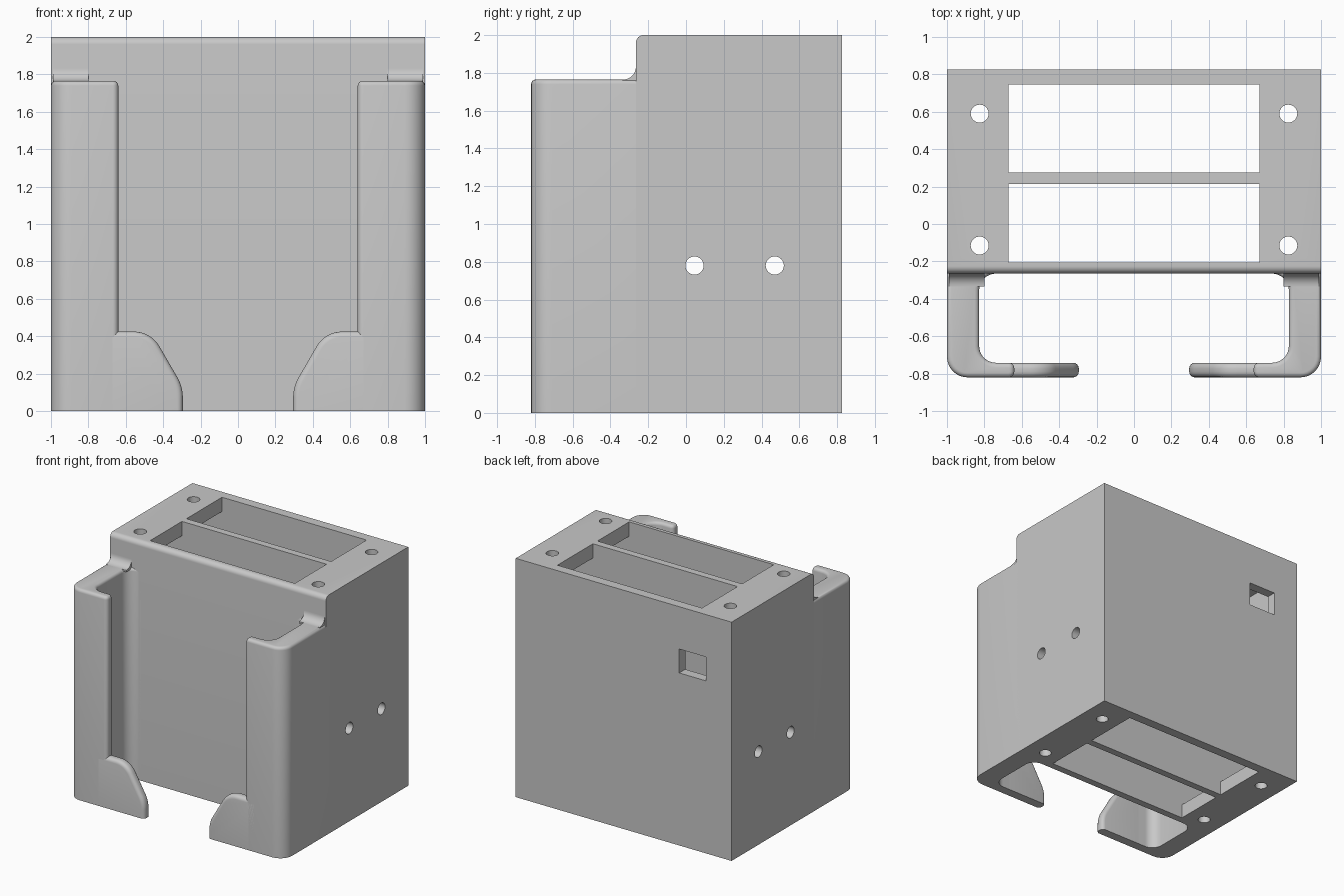
import bpy, bmesh, math
from mathutils import Vector

cube = bpy.data.objects.get("Cube")
if cube:
    bpy.data.objects.remove(cube, do_unlink=True)

GREY = bpy.data.materials.new("plain grey plastic")
GREY.use_nodes = True
GREY.diffuse_color = (0.58, 0.58, 0.58, 1)
GREY.node_tree.nodes["Principled BSDF"].inputs["Base Color"].default_value = (0.58, 0.58, 0.58, 1)


def outline(corners, steps=8):
    """Polygon from (u, v, radius) corners, rounding those with a radius."""
    pts = []
    for i, (u, v, r) in enumerate(corners):
        p = Vector((u, v))
        if not r:
            pts.append(p)
            continue
        a = (Vector(corners[i - 1][:2]) - p).normalized()
        b = (Vector(corners[(i + 1) % len(corners)][:2]) - p).normalized()
        half = a.angle(b) / 2
        centre = p + (a + b).normalized() * (r / math.sin(half))
        reach = r / math.tan(half)
        start = (p + a * reach - centre).normalized()
        end = (p + b * reach - centre).normalized()
        pts += [centre + start.slerp(end, k / steps) * r for k in range(steps + 1)]
    return pts


def finish(name, bm):
    bmesh.ops.recalc_face_normals(bm, faces=bm.faces)
    mesh = bpy.data.meshes.new(name)
    bm.to_mesh(mesh)
    bm.free()
    mesh.materials.append(GREY)
    obj = bpy.data.objects.new(name, mesh)
    bpy.context.collection.objects.link(obj)
    return obj


def prism(name, pts, place, lo, hi, bevel=0, rim=None):
    """Extrude an outline from lo to hi, rounding the edges chosen by rim."""
    bm = bmesh.new()
    ends = [[bm.verts.new(place(p.x, p.y, w)) for p in pts] for w in (lo, hi)]
    n = len(pts)
    for ring in ends:
        bm.faces.new(ring)
    for i in range(n):
        j = (i + 1) % n
        bm.faces.new((ends[0][i], ends[0][j], ends[1][j], ends[1][i]))
    bmesh.ops.recalc_face_normals(bm, faces=bm.faces)
    if bevel:
        edges = [e for e in bm.edges if rim(e.verts[0].co, e.verts[1].co)]
        bmesh.ops.bevel(bm, geom=edges, offset=bevel, segments=4,
                        profile=0.5, affect='EDGES')
    return finish(name, bm)


def along_x(u, v, w): return (w, u, v)
def along_y(u, v, w): return (u, w, v)
def along_z(u, v, w): return (u, v, w)


def cut(target, cutter):
    """Subtract a cutter and discard it."""
    mod = target.modifiers.new("cut", 'BOOLEAN')
    mod.operation = 'DIFFERENCE'
    mod.solver = 'EXACT'
    mod.object = cutter
    cutter.hide_render = True
    bpy.context.view_layer.objects.active = target
    bpy.ops.object.modifier_apply(modifier=mod.name)
    bpy.data.objects.remove(cutter, do_unlink=True)


def rect(u0, u1, v0, v1):
    return outline([(u0, v0, 0), (u1, v0, 0), (u1, v1, 0), (u0, v1, 0)])


def circle(u, v, r=0.048, n=32):
    return [Vector((u + r * math.cos(k * math.tau / n), v + r * math.sin(k * math.tau / n)))
            for k in range(n)]


# Main box with rounded front top edge
BACK, FRONT, TOP, STEP = 0.825, -0.265, 2.0, 1.765
box = prism("main_box", outline([(FRONT, 0, 0), (BACK, 0, 0), (BACK, TOP, 0), (FRONT, TOP, 0.04)]),
            along_x, -1, 1)

# Two compartments, wider inside than their top and bottom openings
for y0, y1 in ((-0.205, 0.215), (0.275, 0.745)):
    cut(box, prism("compartment_cutter", rect(-0.92, 0.92, y0, y1), along_z, 0.12, 1.88))
    cut(box, prism("opening_cutter", rect(-0.67, 0.67, y0, y1), along_z, -0.1, 2.1))

# Screw holes through top and bottom plates, and through the side walls
for x in (-0.825, 0.825):
    for y in (-0.115, 0.59):
        cut(box, prism("screw_hole_cutter", circle(x, y), along_z, -0.1, 2.1))
for y in (0.045, 0.47):
    cut(box, prism("side_hole_cutter", circle(y, 0.78), along_x, -1.1, 1.1))

# Small rectangular port in the back wall
cut(box, prism("port_cutter", rect(-0.765, -0.515, 1.445, 1.645), along_y, 0.7, 0.9))

# Hooked side arms
arm = prism("side_arm", outline([
    (1, -0.22, 0), (1, -0.82, 0.11), (0.64, -0.82, 0.03), (0.64, -0.742, 0.03),
    (0.828, -0.742, 0.09), (0.828, FRONT, 0.09), (0.72, FRONT, 0), (0.72, -0.22, 0)]),
    along_z, 0, STEP, 0.025, lambda a, b: min(a.z, b.z) > 1)

# Retaining lips at the foot of the arms
lip = prism("front_lip", outline([
    (0.72, 0, 0), (0.295, 0, 0), (0.295, 0.13, 0.22), (0.466, 0.425, 0.16), (0.72, 0.425, 0)]),
    along_y, -0.82, -0.742, 0.03,
    lambda a, b: abs(a.y - b.y) < 1e-4 and max(a.z, b.z) > 1e-4 and min(a.x, b.x) < 0.71)

# Concave blends between arm tops and the box
blend = prism("arm_blend", outline([
    (-0.335, 1.75, 0), (-0.335, STEP, 0), (FRONT, STEP, 0.068), (FRONT, 1.835, 0),
    (-0.25, 1.835, 0), (-0.25, 1.75, 0)]), along_x, 0.8, 0.99)

for part in (arm, lip, blend):
    part.modifiers.new("mirror", 'MIRROR').use_clip = False

# Smooth rounded surfaces, keep sharp edges
bpy.ops.object.select_all(action='DESELECT')
for part in (box, arm, lip, blend):
    part.select_set(True)
bpy.context.view_layer.objects.active = box
bpy.ops.object.shade_smooth_by_angle(angle=math.radians(30))
